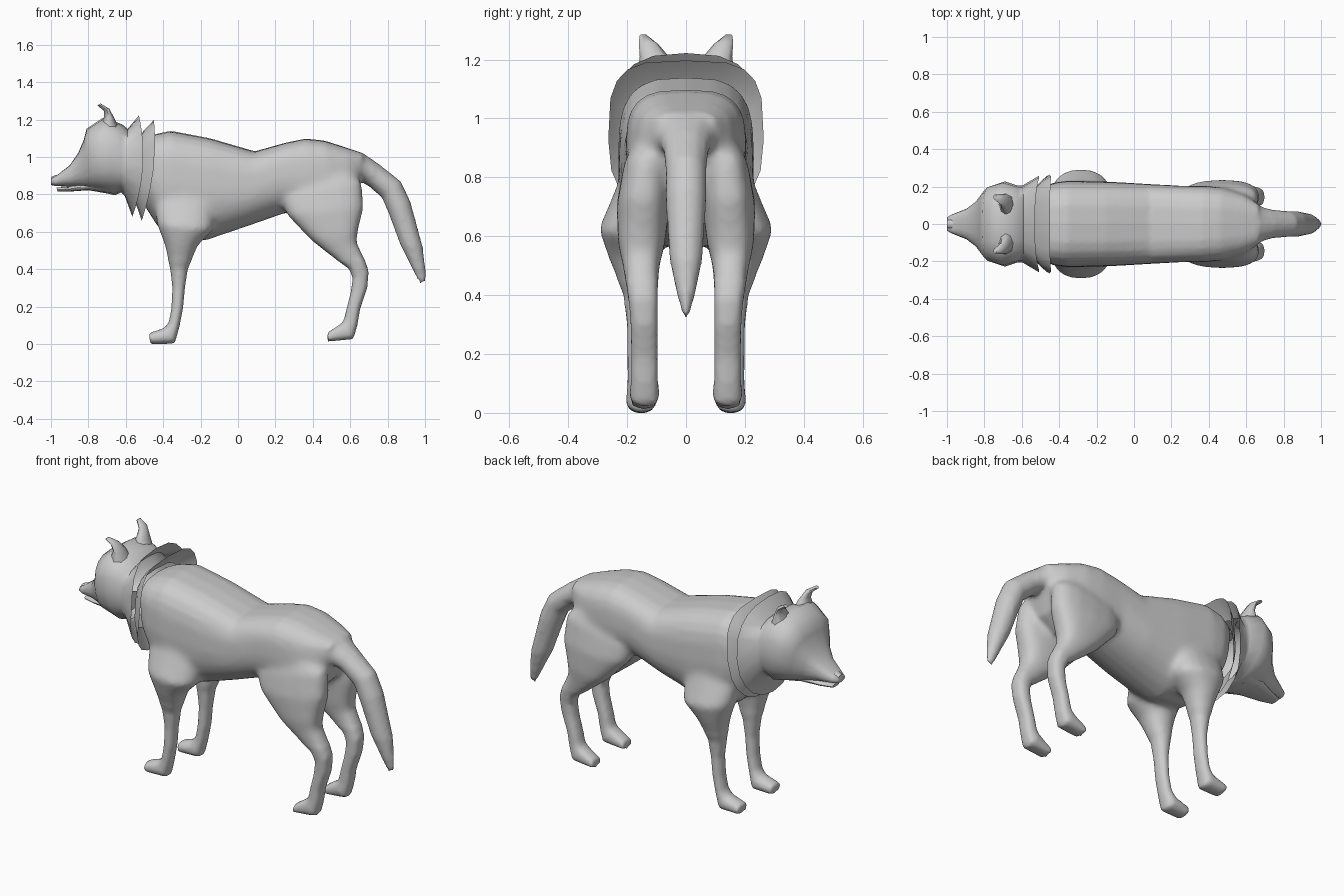
import bpy, bmesh, math

fur = bpy.data.materials.new("grey fur")
fur.diffuse_color = (0.6, 0.6, 0.6, 1)


def activate(obj):
    bpy.ops.object.select_all(action='DESELECT')
    obj.select_set(True)
    bpy.context.view_layer.objects.active = obj


def loft(name, rings, square=2.0, low=None, segs=16, caps=(True, True)):
    """Skin rings (x1, z1, x2, z2, y0, y1, bow): two edge points in the side
    plane, the side limits in y, and an x bulge at the sides. square and low
    set how boxy the upper and lower half of the section is."""
    bm = bmesh.new()
    loops = []
    for x1, z1, x2, z2, y0, y1, bow in rings:
        loop = []
        for i in range(segs):
            a = 2 * math.pi * i / segs
            c, s = math.cos(a), math.sin(a)
            e = square if c > 0 or low is None else low
            c = math.copysign(abs(c) ** (2 / e), c)
            s = math.copysign(abs(s) ** (2 / e), s)
            x = (x1 + x2) / 2 + c * (x1 - x2) / 2 + bow * (1 - c * c)
            z = (z1 + z2) / 2 + c * (z1 - z2) / 2
            loop.append(bm.verts.new((x, (y0 + y1) / 2 + s * (y1 - y0) / 2, z)))
        loops.append(loop)
    for a, b in zip(loops, loops[1:]):
        for i in range(segs):
            j = (i + 1) % segs
            bm.faces.new((a[i], a[j], b[j], b[i]))
    if caps[0]:
        bm.faces.new(loops[0])
    if caps[1]:
        bm.faces.new(loops[-1])
    bmesh.ops.recalc_face_normals(bm, faces=bm.faces)
    mesh = bpy.data.meshes.new(name)
    bm.to_mesh(mesh)
    bm.free()
    mesh.materials.append(fur)
    obj = bpy.data.objects.new(name, mesh)
    bpy.context.collection.objects.link(obj)
    activate(obj)
    bpy.ops.object.shade_smooth_by_angle(angle=math.radians(65))
    return obj


def centred(rows):
    """Rows (x top, z top, x bottom, z bottom, half width[, bow])."""
    return [(r[0], r[1], r[2], r[3], -r[4], r[4], r[5] if len(r) > 5 else 0)
            for r in rows]


def pair(name, rows, **kw):
    """Left and right copies of a limb, rows (x1, z1, x2, z2, inner, outer)."""
    return [loft(f"{label}_{name}",
                 [(*r[:4], s * r[4], s * r[5], 0) for r in rows], **kw)
            for label, s in (("left", -1), ("right", 1))]


# torso
torso = loft("torso", centred([
    (-0.52, 1.09, -0.50, 0.74, 0.18),
    (-0.45, 1.12, -0.43, 0.63, 0.22),
    (-0.36, 1.14, -0.35, 0.565, 0.232),
    (-0.15, 1.10, -0.17, 0.555, 0.228),
    (0.09, 1.03, 0.05, 0.63, 0.215),
    (0.25, 1.075, 0.25, 0.70, 0.205),
    (0.36, 1.098, 0.40, 0.68, 0.205),
    (0.46, 1.088, 0.52, 0.69, 0.195),
    (0.58, 1.05, 0.61, 0.76, 0.16),
    (0.67, 1.02, 0.655, 0.87, 0.11),
]), square=3.2, low=2.2, segs=24)

# tail
tail = loft("tail", centred([
    (0.54, 1.05, 0.60, 0.85, 0.13),
    (0.67, 1.02, 0.655, 0.87, 0.105),
    (0.76, 0.958, 0.71, 0.835, 0.078),
    (0.873, 0.868, 0.77, 0.78, 0.07),
    (0.923, 0.76, 0.808, 0.69, 0.07),
    (0.988, 0.52, 0.867, 0.53, 0.057),
    (1.002, 0.41, 0.925, 0.415, 0.034),
    (1.004, 0.335, 0.97, 0.32, 0.01),
]), segs=12)

# front legs, shoulder to toe
front = pair("front_leg", [
    (-0.42, 0.90, -0.16, 0.90, 0.08, 0.205),
    (-0.45, 0.77, -0.12, 0.77, 0.07, 0.235),
    (-0.435, 0.64, -0.13, 0.61, 0.07, 0.297),
    (-0.392, 0.53, -0.212, 0.53, 0.085, 0.265),
    (-0.363, 0.40, -0.268, 0.40, 0.105, 0.213),
    (-0.351, 0.30, -0.283, 0.30, 0.113, 0.202),
    (-0.357, 0.19, -0.293, 0.19, 0.113, 0.20),
    (-0.37, 0.117, -0.313, 0.09, 0.11, 0.20),
    (-0.39, 0.088, -0.338, 0.001, 0.10, 0.205),
    (-0.478, 0.058, -0.467, -0.002, 0.105, 0.20),
], square=2.2)

# hind legs, thigh to toe
hind = pair("hind_leg", [
    (0.30, 0.90, 0.56, 0.95, 0.05, 0.175),
    (0.23, 0.78, 0.662, 0.87, 0.055, 0.215),
    (0.26, 0.69, 0.674, 0.73, 0.055, 0.236),
    (0.395, 0.55, 0.643, 0.61, 0.07, 0.232),
    (0.497, 0.47, 0.634, 0.545, 0.088, 0.217),
    (0.595, 0.40, 0.677, 0.455, 0.095, 0.202),
    (0.613, 0.35, 0.699, 0.39, 0.095, 0.194),
    (0.603, 0.28, 0.692, 0.30, 0.095, 0.188),
    (0.578, 0.18, 0.654, 0.19, 0.095, 0.187),
    (0.565, 0.125, 0.639, 0.10, 0.095, 0.187),
    (0.55, 0.108, 0.617, 0.026, 0.09, 0.192),
    (0.479, 0.062, 0.478, 0.012, 0.10, 0.185),
], square=2.6)

# fuse torso, tail and legs into one skin
activate(torso)
for part in [tail] + front + hind:
    part.select_set(True)
bpy.ops.object.join()
body = torso
body.name = "body"
skin = body.modifiers.new("skin", 'REMESH')
skin.mode = 'VOXEL'
skin.voxel_size = 0.013
skin.use_smooth_shade = True
bpy.ops.object.modifier_apply(modifier="skin")

# soften the shoulder, haunch and tail joints more than the rest
joints = body.vertex_groups.new(name="joints")
joints.add([v.index for v in body.data.vertices
            if 0.45 < v.co.z < 0.99 and v.co.x < 0.72 and abs(v.co.y) > 0.05],
           1.0, 'REPLACE')
for label, steps, group in (("blend", 18, "joints"), ("polish", 3, "")):
    mod = body.modifiers.new(label, 'SMOOTH')
    mod.factor = 0.5
    mod.iterations = steps
    mod.vertex_group = group
    bpy.ops.object.modifier_apply(modifier=label)
if not body.data.materials:
    body.data.materials.append(fur)

# head running into the flared front ruff
loft("head", centred([
    (-1.0, 0.885, -1.0, 0.85, 0.036),
    (-0.975, 0.897, -0.975, 0.845, 0.05),
    (-0.90, 0.955, -0.89, 0.84, 0.082),
    (-0.855, 1.02, -0.82, 0.83, 0.125),
    (-0.825, 1.09, -0.77, 0.82, 0.175),
    (-0.81, 1.15, -0.72, 0.81, 0.203),
    (-0.72, 1.21, -0.66, 0.795, 0.228),
    (-0.62, 1.175, -0.625, 0.81, 0.205),
    (-0.59, 1.15, -0.605, 0.79, 0.205),
    (-0.53, 1.222, -0.565, 0.68, 0.258, 0.04),
]), square=2.8, low=2.3, segs=20, caps=(True, False))

# second ruff layer
loft("rear_ruff", centred([
    (-0.53, 1.10, -0.56, 0.78, 0.20, 0.02),
    (-0.505, 1.14, -0.535, 0.72, 0.235, 0.03),
    (-0.45, 1.197, -0.515, 0.66, 0.264, 0.03),
]), square=3.6, low=2.5, segs=20, caps=(False, False))

# lower jaw
loft("lower_jaw", centred([
    (-0.97, 0.836, -0.965, 0.815, 0.032),
    (-0.90, 0.842, -0.90, 0.815, 0.055),
    (-0.80, 0.87, -0.80, 0.822, 0.09),
    (-0.72, 0.90, -0.70, 0.805, 0.12),
]), segs=12, square=2.5)

# nose
loft("nose", centred([
    (-1.0, 0.893, -1.0, 0.862, 0.024),
    (-0.975, 0.903, -0.975, 0.86, 0.03),
    (-0.95, 0.905, -0.95, 0.86, 0.02),
]), segs=8)

# ears
pair("ear", [
    (-0.745, 1.15, -0.63, 1.14, 0.03, 0.165),
    (-0.715, 1.215, -0.66, 1.205, 0.058, 0.157),
    (-0.718, 1.248, -0.688, 1.258, 0.095, 0.16),
    (-0.752, 1.275, -0.735, 1.286, 0.13, 0.158),
], segs=8)
